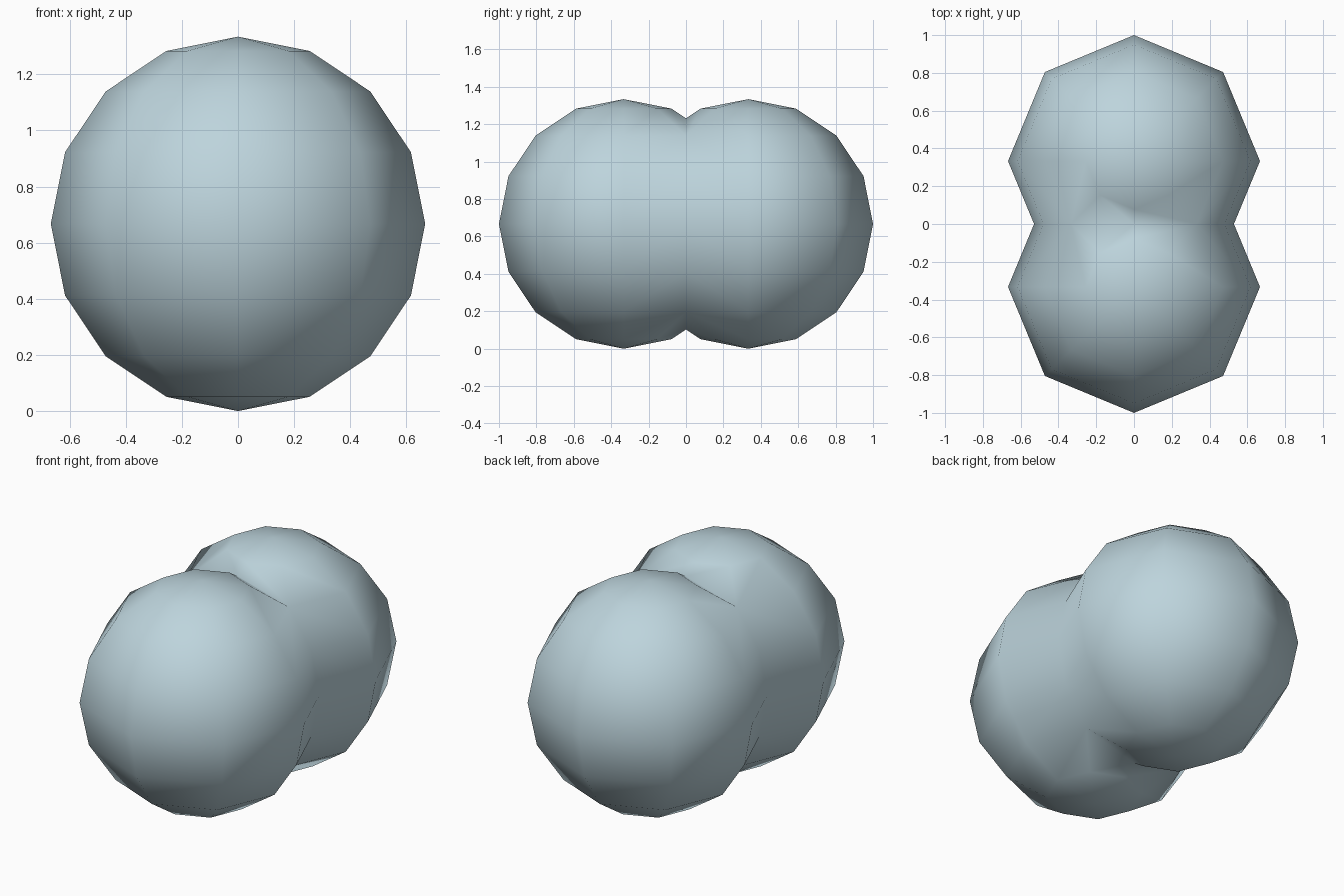
import bpy

if "Cube" in bpy.data.objects:
    bpy.data.objects.remove(bpy.data.objects["Cube"])

R, OFFSET = 0.667, 0.333

# Pale blue material
blue = bpy.data.materials.new("pale_blue")
blue.diffuse_color = (0.51, 0.66, 0.72, 1)
blue.use_nodes = True
blue.node_tree.nodes["Principled BSDF"].inputs["Base Color"].default_value = blue.diffuse_color

# Low-poly ball: 8 sides, 8 rings, a vertex on every axis
bpy.ops.mesh.primitive_uv_sphere_add(segments=8, ring_count=8, radius=R,
                                     location=(0, OFFSET, R))
body = bpy.context.object
body.name = "double_ball"
bpy.ops.object.transform_apply(location=True, rotation=False, scale=False)
body.data.materials.append(blue)

# Cut at the middle plane and mirror, giving two fused balls
mirror = body.modifiers.new("fuse", 'MIRROR')
mirror.use_axis = (False, True, False)
mirror.use_bisect_axis = (False, True, False)
mirror.use_mirror_merge = True
mirror.merge_threshold = 0.001
bpy.ops.object.modifier_apply(modifier="fuse")

# Smooth all over, including across the waist
bpy.ops.object.shade_smooth()
